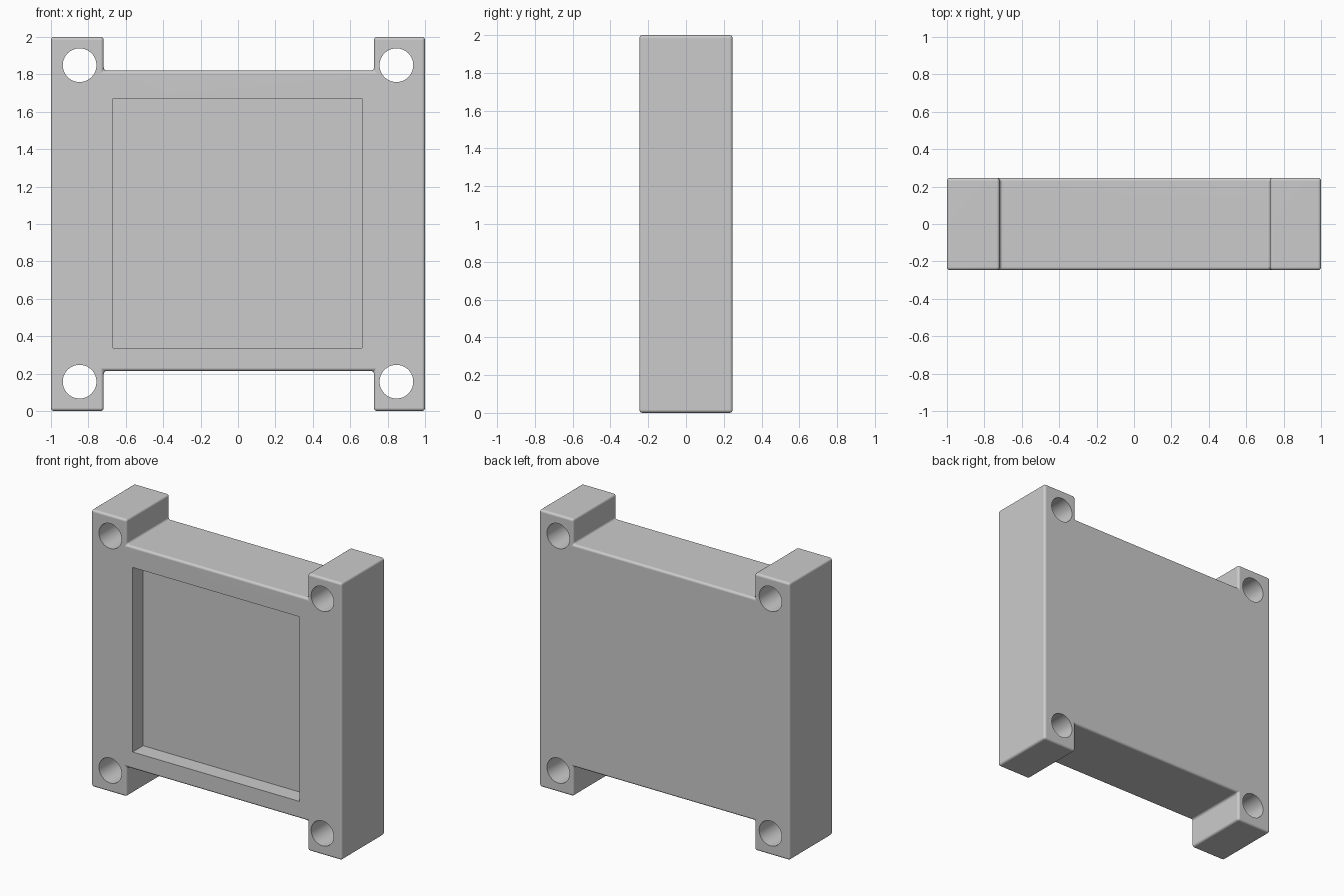
import bpy, bmesh
from math import pi

cube = bpy.data.objects.get("Cube")
if cube:
    bpy.data.objects.remove(cube, do_unlink=True)

grey = bpy.data.materials.new("plain_grey")
grey.use_nodes = True
colour = (0.6, 0.6, 0.6, 1)
grey.diffuse_color = colour
grey.node_tree.nodes["Principled BSDF"].inputs["Base Color"].default_value = colour

HALF_DEPTH = 0.247
FRONT = -HALF_DEPTH

# H-shaped outline extruded through the depth
outline = [(-1, 0), (-0.718, 0), (-0.718, 0.214), (0.727, 0.214), (0.727, 0), (1, 0),
           (1, 2), (0.727, 2), (0.727, 1.82), (-0.718, 1.82), (-0.718, 2), (-1, 2)]
bm = bmesh.new()
face = bm.faces.new([bm.verts.new((x, FRONT, z)) for x, z in outline])
extruded = bmesh.ops.extrude_face_region(bm, geom=[face])["geom"]
bmesh.ops.translate(bm, vec=(0, 2 * HALF_DEPTH, 0),
                    verts=[g for g in extruded if isinstance(g, bmesh.types.BMVert)])
bmesh.ops.recalc_face_normals(bm, faces=bm.faces)
mesh = bpy.data.meshes.new("mounting_block")
bm.to_mesh(mesh)
bm.free()
block = bpy.data.objects.new("mounting_block", mesh)
bpy.context.collection.objects.link(block)
mesh.materials.append(grey)

# Small rounding on every outer edge and inner corner
bevel = block.modifiers.new("rounded_edges", 'BEVEL')
bevel.width = 0.017
bevel.segments = 4
bevel.limit_method = 'ANGLE'

# Cutters: four corner holes and the shallow front pocket
cutters = []
for x in (-0.847, 0.847):
    for z in (0.157, 1.849):
        bpy.ops.mesh.primitive_cylinder_add(vertices=64, radius=0.09, depth=1,
                                            location=(x, 0, z), rotation=(pi / 2, 0, 0))
        cutters.append(bpy.context.object)
        cutters[-1].name = "hole_cutter"

POCKET_DEPTH = 0.12
bpy.ops.mesh.primitive_cube_add(size=1, location=(-0.003, FRONT, 1.004))
pocket = bpy.context.object
pocket.name = "pocket_cutter"
pocket.scale = (1.332, 2 * POCKET_DEPTH, 1.332)
cutters.append(pocket)

for cutter in cutters:
    cutter.hide_render = True
    cutter.data.materials.append(grey)
    cut = block.modifiers.new("cut", 'BOOLEAN')
    cut.operation = 'DIFFERENCE'
    cut.solver = 'EXACT'
    cut.object = cutter

# Apply the cuts, drop the cutters, and shade smooth with crisp hole rims
bpy.ops.object.select_all(action='DESELECT')
block.select_set(True)
bpy.context.view_layer.objects.active = block
for name in [m.name for m in block.modifiers]:
    bpy.ops.object.modifier_apply(modifier=name)
for cutter in cutters:
    bpy.data.objects.remove(cutter, do_unlink=True)
bpy.ops.object.shade_smooth_by_angle(angle=pi / 6)
weighted = block.modifiers.new("flat_faces", 'WEIGHTED_NORMAL')
weighted.keep_sharp = True
